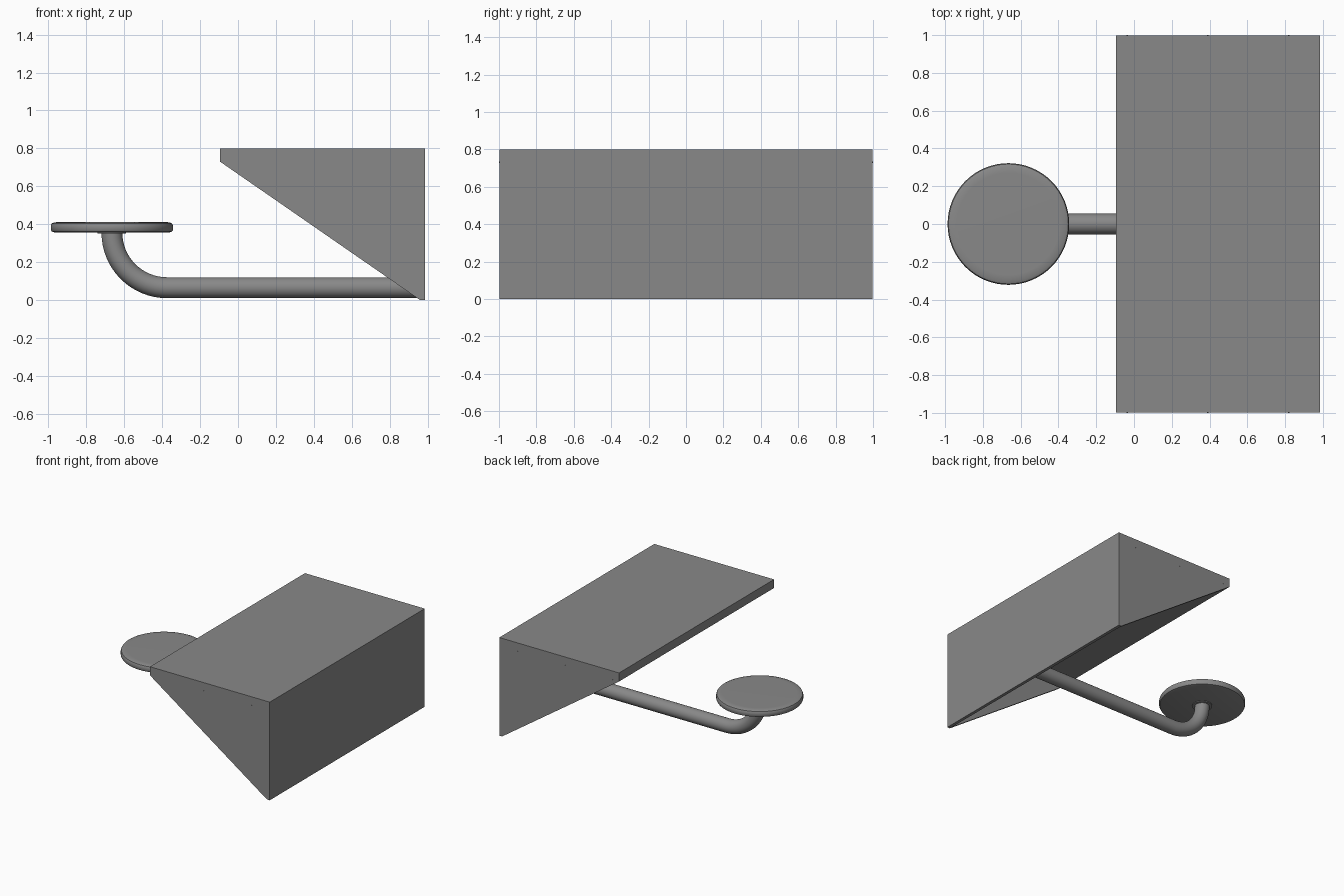
import bpy
import bmesh
import math
from mathutils import Vector, Matrix

cube = bpy.data.objects.get("Cube")
if cube:
    bpy.data.objects.remove(cube, do_unlink=True)

GREY = (0.25, 0.25, 0.25, 1)
mat = bpy.data.materials.new("plain grey")
mat.use_nodes = True
mat.diffuse_color = GREY
mat.node_tree.nodes["Principled BSDF"].inputs["Base Color"].default_value = GREY


def finish(bm, name, smooth=False):
    bmesh.ops.recalc_face_normals(bm, faces=bm.faces)
    mesh = bpy.data.meshes.new(name)
    bm.to_mesh(mesh)
    bm.free()
    mesh.materials.append(mat)
    obj = bpy.data.objects.new(name, mesh)
    bpy.context.collection.objects.link(obj)
    if smooth:
        bpy.ops.object.select_all(action="DESELECT")
        obj.select_set(True)
        bpy.context.view_layer.objects.active = obj
        bpy.ops.object.shade_smooth_by_angle(angle=math.radians(40))
    return obj


def extrude_xz(name, profile, y0, y1):
    """Extrude an x-z outline along y."""
    bm = bmesh.new()
    face = bm.faces.new([bm.verts.new((x, y0, z)) for x, z in profile])
    out = bmesh.ops.extrude_face_region(bm, geom=[face])
    moved = [v for v in out["geom"] if isinstance(v, bmesh.types.BMVert)]
    bmesh.ops.translate(bm, verts=moved, vec=(0, y1 - y0, 0))
    return finish(bm, name)


def lathe(name, profile, x):
    """Spin a radius-height outline around a vertical axis at x."""
    bm = bmesh.new()
    verts = [bm.verts.new((x + r, 0, z)) for r, z in profile]
    edges = [bm.edges.new(pair) for pair in zip(verts, verts[1:])]
    bmesh.ops.spin(bm, geom=verts + edges, cent=(x, 0, 0), axis=(0, 0, 1),
                   angle=math.tau, steps=64)
    bmesh.ops.remove_doubles(bm, verts=bm.verts, dist=0.0005)
    return finish(bm, name, True)


# Desk box, open underneath
BACK, EDGE, TOP, LIP = 0.985, -0.095, 0.80, 0.73
HALF, THICK = 0.998, 0.025
extrude_xz("desk_top", [(EDGE, LIP), (BACK, LIP), (BACK, TOP), (EDGE, TOP)],
           -HALF, HALF)
extrude_xz("wall_panel", [(BACK - THICK, 0), (BACK, 0), (BACK, LIP), (BACK - THICK, LIP)],
           -HALF, HALF)
for side, label in ((-1, "front"), (1, "back")):
    extrude_xz(label + "_side_panel",
               [(EDGE, LIP), (BACK - THICK, 0), (BACK - THICK, LIP)],
               side * HALF, side * (HALF - THICK))
    # Small fixing screws in the side panel
    for i, x in enumerate((-0.035, 0.39, 0.82)):
        bm = bmesh.new()
        place = (Matrix.Translation((x, side * (HALF - 0.001), LIP))
                 @ Matrix.Rotation(math.pi / 2, 4, "X"))
        bmesh.ops.create_cone(bm, cap_ends=True, segments=12, radius1=0.004,
                              radius2=0.004, depth=0.006, matrix=place)
        finish(bm, f"{label}_screw_{i + 1}")

# Bent tube carrying the seat
SEAT_X, TUBE_Z, TUBE_R, BEND = -0.665, 0.065, 0.055, 0.29
path = [(BACK - THICK, TUBE_Z, 0)]
for i in range(17):
    a = i / 16 * math.pi / 2
    path.append((SEAT_X + BEND * (1 - math.sin(a)), TUBE_Z + BEND * (1 - math.cos(a)), a))
path.append((SEAT_X, 0.37, math.pi / 2))
bm = bmesh.new()
rings = []
for x, z, a in path:
    normal = Vector((math.sin(a), 0, math.cos(a)))
    ring = []
    for k in range(32):
        t = k / 32 * math.tau
        offset = normal * math.cos(t) + Vector((0, math.sin(t), 0))
        ring.append(bm.verts.new(Vector((x, 0, z)) + offset * TUBE_R))
    rings.append(ring)
for r0, r1 in zip(rings, rings[1:]):
    for k in range(32):
        n = (k + 1) % 32
        bm.faces.new((r0[k], r0[n], r1[n], r1[k]))
bm.faces.new(rings[0])
bm.faces.new(rings[-1])
finish(bm, "seat_tube", True)

# Round seat with softened rim, and its mounting flange
lathe("seat", [(0, 0.357), (0.305, 0.357), (0.317, 0.361), (0.322, 0.370),
               (0.322, 0.393), (0.317, 0.404), (0.303, 0.410), (0.27, 0.411),
               (0, 0.408)], SEAT_X)
lathe("seat_flange", [(0, 0.351), (0.075, 0.351), (0.075, 0.359), (0, 0.359)], SEAT_X)
